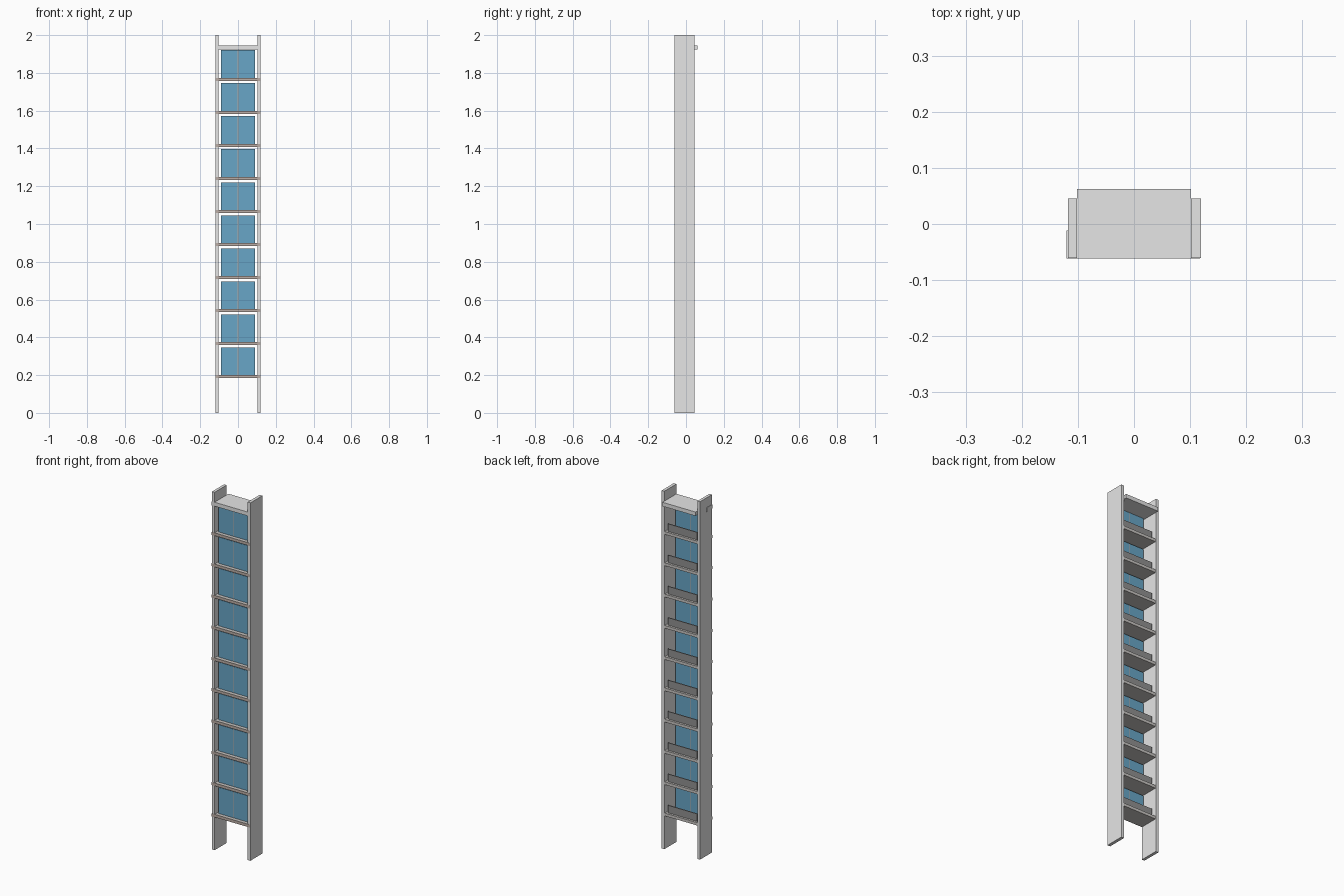
import bpy

if "Cube" in bpy.data.objects:
    bpy.data.objects.remove(bpy.data.objects["Cube"])

# ---- materials ----
def material(name, rgb):
    m = bpy.data.materials.new(name)
    m.diffuse_color = (*rgb, 1)
    m.use_nodes = True
    m.node_tree.nodes["Principled BSDF"].inputs["Base Color"].default_value = m.diffuse_color
    return m

GREY = material("light painted grey", (0.79, 0.79, 0.79))
SHELF = material("shelf grey", (0.58, 0.56, 0.54))
TAUPE = material("taupe edge", (0.50, 0.42, 0.38))
LIP = material("dark lip grey", (0.28, 0.28, 0.28))
BLUE = material("blue panel", (0.14, 0.38, 0.57))

def box(name, x, y, z, mat):
    """Box from (min, max) ranges on each axis."""
    vs = [(a, b, c) for a in x for b in y for c in z]
    fs = [(0, 1, 3, 2), (4, 6, 7, 5), (0, 4, 5, 1),
          (2, 3, 7, 6), (0, 2, 6, 4), (1, 5, 7, 3)]
    me = bpy.data.meshes.new(name)
    me.from_pydata(vs, [], fs)
    me.materials.append(mat)
    ob = bpy.data.objects.new(name, me)
    bpy.context.collection.objects.link(ob)
    return ob

FRONT, BACK = -0.061, 0.045
PITCH, FIRST = 0.1748, 0.185

# tall side uprights
box("left_upright", (-0.118, -0.102), (FRONT, BACK), (0, 2), GREY)
box("right_upright", (0.102, 0.119), (FRONT, BACK), (0, 2), GREY)

for i in range(10):
    z = FIRST + i * PITCH
    # shelf board, its front edging and low rear lip
    box("shelf", (-0.102, 0.102), (FRONT, BACK - 0.002), (z, z + 0.016), SHELF)
    box("shelf_front_edge", (-0.120, 0.118), (-0.0615, -0.0595), (z, z + 0.016), TAUPE)
    box("rear_lip", (-0.09, 0.09), (0.026, 0.031), (z + 0.016, z + 0.058), LIP)
    # pair of blue panels with a thin divider
    for s in (-1, 1):
        box("blue_panel", sorted((s * 0.002, s * 0.0905)), (-0.041, -0.036),
            (z + 0.016, z + 0.162), BLUE)
    box("panel_divider", (-0.002, 0.002), (-0.0415, -0.0365), (z + 0.016, z + 0.162), TAUPE)

# deeper top board with its front edge and end tab
box("top_board", (-0.102, 0.102), (FRONT, 0.062), (1.923, 1.945), GREY)
box("top_front_edge", (-0.120, 0.118), (-0.0615, -0.0595), (1.923, 1.945), GREY)
box("top_end_tab", (-0.120, -0.117), (FRONT, -0.012), (1.923, 1.945), GREY)
